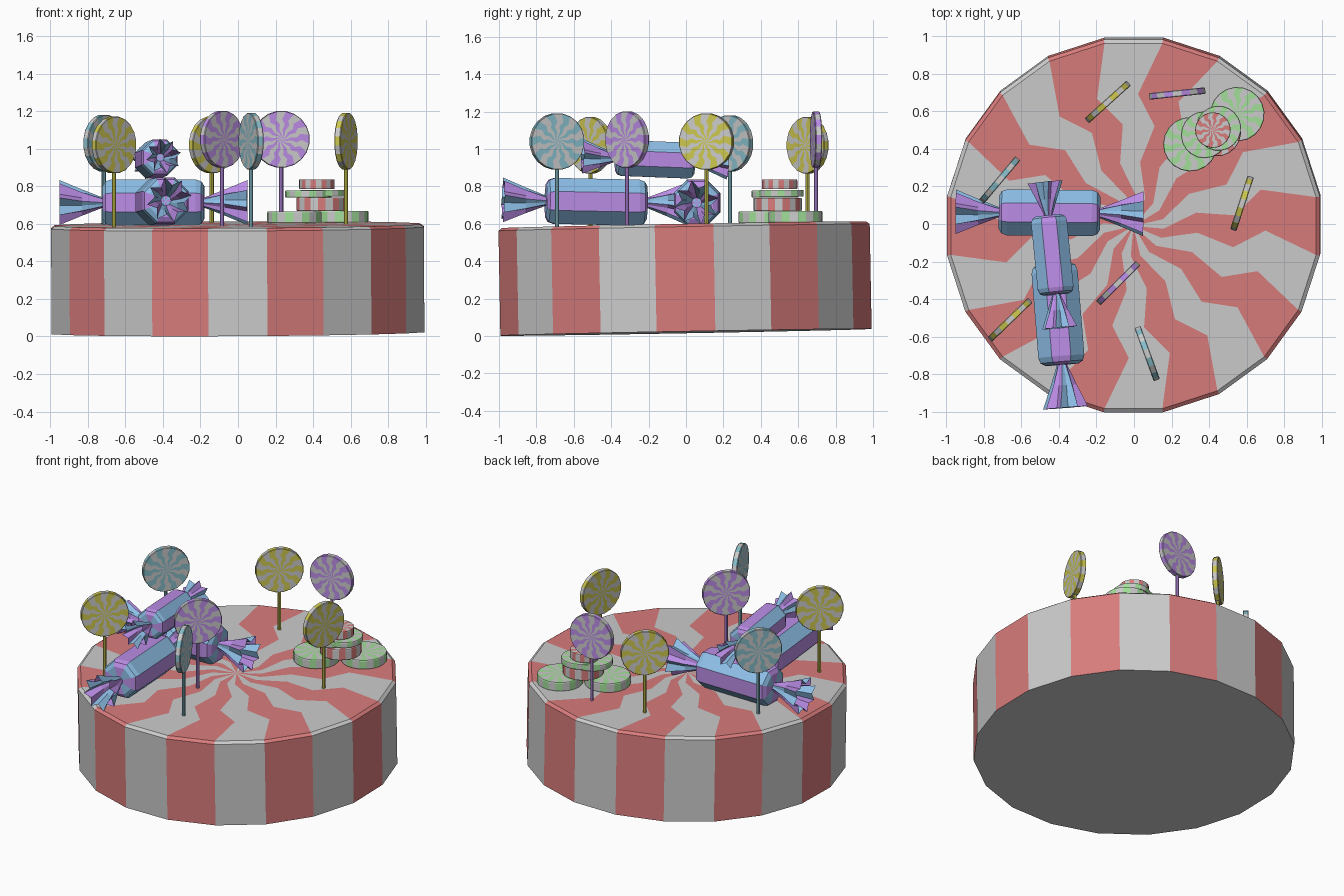
import bpy
from math import cos, sin, radians, pi
from mathutils import Matrix, Vector

if "Cube" in bpy.data.objects:
    bpy.data.objects.remove(bpy.data.objects["Cube"])


def mat(name, rgb):
    m = bpy.data.materials.new(name)
    m.diffuse_color = (*rgb, 1)
    m.use_nodes = True
    m.node_tree.nodes["Principled BSDF"].inputs["Base Color"].default_value = m.diffuse_color
    return m


WHITE = mat("white", (0.8, 0.8, 0.8))
RED = mat("red", (0.69, 0.2, 0.2))
GREEN = mat("green", (0.36, 0.74, 0.32))
BLUE = mat("blue", (0.27, 0.52, 0.8))
PURPLE = mat("purple", (0.5, 0.27, 0.8))
YELLOW = mat("yellow", (0.62, 0.58, 0.08))
TEAL = mat("teal", (0.25, 0.52, 0.6))


def striped(name, n, rings, mats, matrix, phase=0.0, group=1, flat_bottom=False):
    """Stack rings (radius, z, twist deg, pleat) of n points; colours alternate around."""
    verts, idx, faces, cols = [], [], [], []
    for r, z, twist, pleat in rings:
        if r == 0:                       # pole: one shared point
            idx.append([len(verts)] * n)
            verts.append((0, 0, z))
            continue
        idx.append(list(range(len(verts), len(verts) + n)))
        for i in range(n):
            a = 2 * pi * i / n + radians(phase + twist)
            rr = r * (1 - pleat * (i % 2))
            verts.append((rr * cos(a), rr * sin(a), z))
    for lo, hi in zip(idx, idx[1:]):
        for i in range(n):
            j = (i + 1) % n
            quad = [lo[i], lo[j], hi[j], hi[i]]
            faces.append(list(dict.fromkeys(quad)))
            cols.append(i // group % 2)
    if flat_bottom:
        faces.append(idx[0][::-1])
        cols.append(0)
    me = bpy.data.meshes.new(name)
    me.from_pydata(verts, [], faces)
    for m in mats:
        me.materials.append(m)
    me.polygons.foreach_set("material_index", cols)
    ob = bpy.data.objects.new(name, me)
    ob.matrix_world = matrix
    bpy.context.collection.objects.link(ob)
    return ob


# swirl: (fraction of radius, twist)
SWIRL = [(0.98, 0), (0.7, 7), (0.54, -3), (0.34, 3), (0.16, -14)]


def swirl_rings(r, h, bevel, both=True):
    top = [(r * f, h, t, 0) for f, t in SWIRL] + [(0, h, 0, 0)]
    side = [(r, bevel, 0, 0), (r, h - bevel, 0, 0)]
    bottom = [(a, 0, t, 0) for a, _, t, _ in reversed(top)] if both else [(r, 0, 0, 0)]
    return bottom + (side if both else side[1:]) + top


# striped drum, leaning very slightly
tilt = Matrix.Rotation(radians(1.05), 4, 'X') @ Matrix.Rotation(radians(-0.3), 4, 'Y')
striped("drum_base", 20, swirl_rings(1.005, 0.575, 0.015, False), [WHITE, RED],
        Matrix.Translation((0, 0, 0.02)) @ tilt, phase=81, flat_bottom=True)

# lollipops: x, y, z of disc centre, plane angle, colour
LOLLIES = [
    (-0.14, 0.65, 1.02, 42, YELLOW), (0.23, 0.695, 1.05, 6, PURPLE),
    (0.575, 0.11, 1.04, 72, YELLOW), (-0.715, 0.235, 1.03, 50, TEAL),
    (-0.66, -0.51, 1.02, 44, YELLOW), (-0.085, -0.315, 1.05, 45, PURPLE),
    (0.07, -0.69, 1.04, -70, TEAL),
]
for k, (x, y, z, ang, colour) in enumerate(LOLLIES, 1):
    face = (Matrix.Translation((x, y, z)) @ Matrix.Rotation(radians(ang), 4, 'Z')
            @ Matrix.Rotation(pi / 2, 4, 'X') @ Matrix.Translation((0, 0, -0.0175)))
    striped(f"lollipop_disc_{k}", 20, swirl_rings(0.152, 0.035, 0.004), [WHITE, colour],
            face, phase=9)
    stick = [(0, 0.57, 0, 0), (0.011, 0.57, 0, 0), (0.011, z - 0.13, 0, 0), (0, z - 0.13, 0, 0)]
    striped(f"lollipop_stick_{k}", 8, stick, [colour, colour], Matrix.Translation((x, y, 0)))

# stack of mints: x, y, bottom z, radius, height, colour
MINTS = [
    (0.30, 0.425, 0.605, 0.145, 0.06, GREEN), (0.55, 0.585, 0.608, 0.145, 0.06, GREEN),
    (0.44, 0.49, 0.669, 0.13, 0.07, RED),
    (0.375, 0.475, 0.741, 0.125, 0.036, GREEN), (0.45, 0.51, 0.745, 0.12, 0.036, GREEN),
    (0.42, 0.50, 0.785, 0.095, 0.052, RED),
]
for k, (x, y, z, r, h, colour) in enumerate(MINTS, 1):
    striped(f"mint_{k}", 20, swirl_rings(r, h, 0.005), [WHITE, colour],
            Matrix.Translation((x, y, z)), phase=9 + 7 * k)

# wrapped candies: centre, axis, scale
CANDIES = [
    ((-0.45, 0.06, 0.713), (1, -0.01, 0), 1.0),
    ((-0.405, -0.48, 0.718), (-0.08, 1, -0.02), 1.0),
    ((-0.435, -0.165, 0.945), (-0.10, 1, -0.04), 0.78),
]
BODY = [(0, -0.27, 0, 0), (0.095, -0.27, 0, 0), (0.122, -0.255, 0, 0), (0.133, -0.225, 0, 0),
        (0.133, 0.225, 0, 0), (0.122, 0.255, 0, 0), (0.095, 0.27, 0, 0), (0, 0.27, 0, 0)]
FAN = [(0.025, 0.265, 0, 0), (0.07, 0.38, 6, 0.25), (0.122, 0.50, 12, 0.35)]
for k, (c, axis, s) in enumerate(CANDIES, 1):
    place = (Matrix.Translation(c) @ Vector(axis).to_track_quat('Z', 'Y').to_matrix().to_4x4()
             @ Matrix.Scale(s, 4))
    striped(f"candy_body_{k}", 8, BODY, [BLUE, PURPLE], place, phase=22.5)
    # pleated wrapper twists at both ends
    for side, turn in (("a", 0), ("b", pi)):
        striped(f"candy_wrapper_{k}{side}", 16, FAN, [PURPLE, BLUE],
                place @ Matrix.Rotation(turn, 4, 'X'), group=2)
